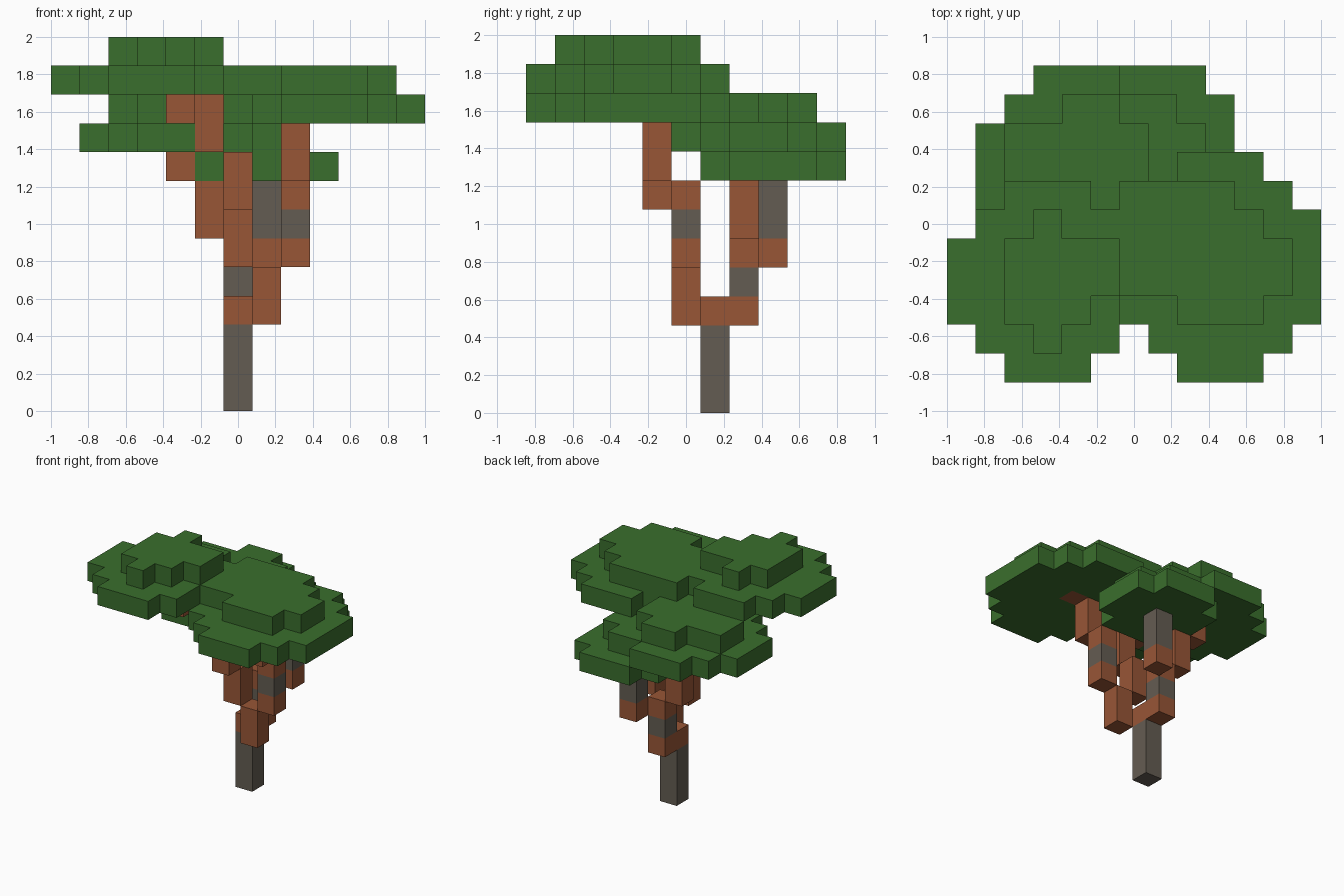
import bpy, bmesh
from mathutils import Vector

S = 2 / 13  # block size

cube = bpy.data.objects.get("Cube")
if cube:
    bpy.data.objects.remove(cube, do_unlink=True)


def material(name, rgb):
    m = bpy.data.materials.new(name)
    m.use_nodes = True
    m.diffuse_color = (*rgb, 1)
    m.node_tree.nodes["Principled BSDF"].inputs["Base Color"].default_value = (*rgb, 1)
    return m


LEAF = material("leaf_green", (0.042, 0.156, 0.026))
WOOD = material("orange_wood", (0.314, 0.093, 0.037))
BARK = material("grey_bark", (0.127, 0.107, 0.084))


def column(x, y, low, high):
    return {(x, y, z) for z in range(low, high + 1)}


def disc(cx, cy, z, r):
    """Round slab of blocks with stepped corners."""
    span = range(-r, r + 1)
    return {(cx + a, cy + b, z) for a in span for b in span if abs(a) + abs(b) <= r + 1}


def rows(z, spans):
    """Slab given as y: (first x, last x)."""
    return {(x, y, z) for y, (a, b) in spans.items() for x in range(a, b + 1)}


# Trunk, forks and branches
parts = [
    ("trunk", BARK, column(0, 1, 0, 2)),
    ("fork", WOOD, column(0, 1, 3, 3) | column(1, 0, 3, 4) | column(0, 2, 3, 3)),
    ("back_branch_bark", BARK, column(0, 2, 4, 4)),
    ("back_branch", WOOD, column(0, 2, 5, 5) | column(-1, 2, 6, 7) | column(-2, 2, 8, 8)),
    ("back_left_branch", WOOD, column(1, 3, 5, 5)),
    ("back_left_branch_bark", BARK, column(1, 3, 6, 7)),
    ("left_branch", WOOD, column(2, 0, 5, 5) | column(2, 0, 7, 7)
     | column(2, -1, 8, 9) | column(3, -1, 10, 10)),
    ("left_branch_bark", BARK, column(2, 0, 6, 6)),
    ("right_branch", WOOD, column(0, 0, 5, 6) | column(0, -1, 7, 8)
     | column(-1, -1, 9, 10) | column(-2, -2, 10, 10)),
]

# Leaf canopies: a wide slab with a smaller cap
right_canopy = (disc(-3, -2, 11, 3) - {(0, -3, 11)}) | rows(
    12, {-4: (-3, -3), -3: (-4, -2), -2: (-4, -1), -1: (-4, -1), 0: (-3, -3)})
left_canopy = disc(3, -2, 10, 3) | disc(3, -1, 10, 3) | rows(
    11, {-3: (2, 4), -2: (0, 5), -1: (0, 5), 0: (0, 4), 1: (0, 3)})
back_canopy = disc(-2, 2, 9, 3) | rows(
    10, {0: (-2, -2), 1: (-3, -1), 2: (-4, 0), 3: (-4, 0), 4: (-2, -1)})
low_canopy = disc(1, 3, 8, 2) | rows(
    9, {2: (0, 2), 3: (-1, 2), 4: (0, 1)})
parts += [("right_canopy", LEAF, right_canopy), ("left_canopy", LEAF, left_canopy),
          ("back_canopy", LEAF, back_canopy), ("low_canopy", LEAF, low_canopy)]

owner = {}
for name, mat, cells in parts:
    for c in cells:
        owner.setdefault(c, name)


def build(name, mat, cells):
    """Make the outer skin of a group of blocks."""
    bm = bmesh.new()
    for c in cells:
        if owner[c] != name:
            continue
        mid = Vector((c[0], c[1], c[2] + 0.5))
        for axis in range(3):
            for sign in (-1, 1):
                n = Vector((0, 0, 0))
                n[axis] = sign
                if tuple(int(a + b) for a, b in zip(c, n)) in owner:
                    continue
                u = Vector((0, 0, 0))
                u[(axis + 1) % 3] = 0.5
                v = n.cross(u)
                f = mid + n / 2
                corners = (f - u - v, f + u - v, f + u + v, f - u + v)
                bm.faces.new([bm.verts.new(p * S) for p in corners])
    bmesh.ops.remove_doubles(bm, verts=bm.verts[:], dist=0.001)
    bmesh.ops.dissolve_limit(bm, angle_limit=0.02, verts=bm.verts[:], edges=bm.edges[:])
    mesh = bpy.data.meshes.new(name)
    bm.to_mesh(mesh)
    bm.free()
    mesh.materials.append(mat)
    bpy.context.collection.objects.link(bpy.data.objects.new(name, mesh))


for part in parts:
    build(*part)
